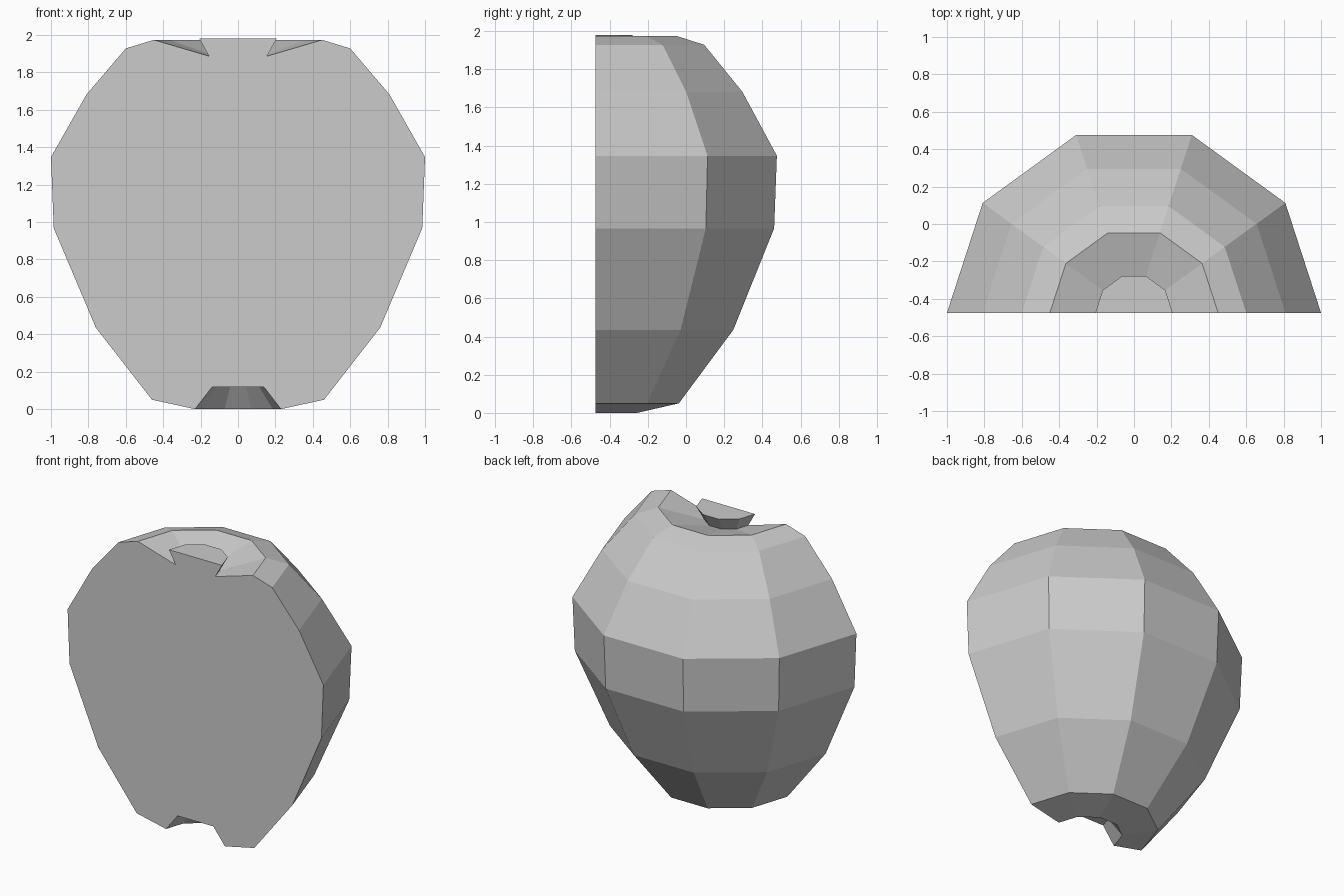
import bpy
import bmesh
from math import cos, sin, pi

cube = bpy.data.objects.get("Cube")
if cube:
    bpy.data.objects.remove(cube, do_unlink=True)

SEGMENTS = 5      # half turn of a ten-sided fruit
CUT_Y = -0.475    # plane of the flat cut

# Radius and height, from the bottom hollow up to the stem top
PROFILE = [
    (0.14, 0.117), (0.23, 0.0),                    # bottom hollow
    (0.46, 0.05), (0.76, 0.435), (0.985, 0.967),   # lower body
    (1.0, 1.347), (0.81, 1.682), (0.60, 1.928),    # upper body
    (0.45, 1.974), (0.155, 1.887),                 # top hollow
    (0.207, 1.98),                                 # flared stem
]


def flat_material(name, colour):
    mat = bpy.data.materials.new(name)
    mat.use_nodes = True
    mat.diffuse_color = colour
    mat.node_tree.nodes["Principled BSDF"].inputs["Base Color"].default_value = colour
    return mat


def half_turned(name, profile, material):
    """Turn a profile through half a circle and close the ends and the cut."""
    bm = bmesh.new()
    rings = []
    for radius, z in profile:
        angles = [pi * i / SEGMENTS for i in range(SEGMENTS + 1)]
        rings.append([bm.verts.new((radius * cos(a), CUT_Y + radius * sin(a), z))
                      for a in angles])
    for low, high in zip(rings, rings[1:]):
        for i in range(SEGMENTS):
            bm.faces.new((low[i], low[i + 1], high[i + 1], high[i]))
    # hollow roof and stem top
    bm.faces.new(rings[0])
    bm.faces.new(rings[-1])
    # flat cut face
    bm.faces.new([r[0] for r in rings] + [r[-1] for r in reversed(rings)])
    bmesh.ops.recalc_face_normals(bm, faces=bm.faces)

    mesh = bpy.data.meshes.new(name)
    bm.to_mesh(mesh)
    bm.free()
    mesh.materials.append(material)
    obj = bpy.data.objects.new(name, mesh)
    bpy.context.collection.objects.link(obj)
    return obj


grey = flat_material("light grey", (0.6, 0.6, 0.6, 1.0))
half_turned("half_apple", PROFILE, grey)
